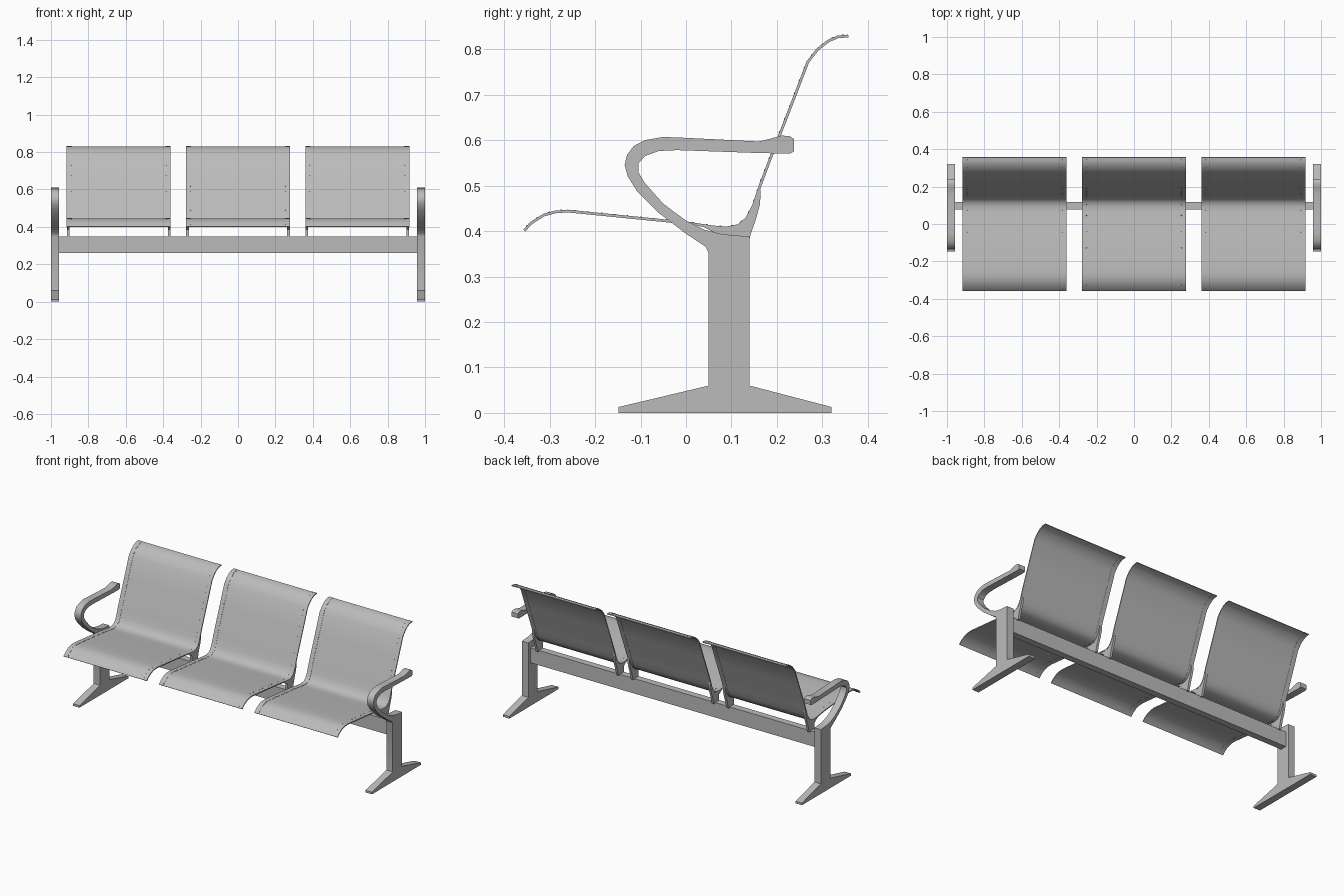
import bpy, bmesh, math
from mathutils import Vector

cube = bpy.data.objects.get("Cube")
if cube:
    bpy.data.objects.remove(cube, do_unlink=True)

steel = bpy.data.materials.new("brushed_grey_steel")
steel.use_nodes = True
GREY = (0.5, 0.5, 0.5, 1)
steel.diffuse_color = GREY
steel.node_tree.nodes["Principled BSDF"].inputs["Base Color"].default_value = GREY


def finish(name, bm, angle=35):
    bmesh.ops.recalc_face_normals(bm, faces=bm.faces)
    mesh = bpy.data.meshes.new(name)
    bm.to_mesh(mesh)
    bm.free()
    mesh.materials.append(steel)
    mesh.shade_smooth()
    mesh.set_sharp_from_angle(angle=math.radians(angle))
    obj = bpy.data.objects.new(name, mesh)
    bpy.context.collection.objects.link(obj)
    return obj


def extrude_profile(name, outline, x0, x1):
    """Extrude a closed (y, z) outline from x0 to x1."""
    bm = bmesh.new()
    face = bm.faces.new([bm.verts.new((x0, y, z)) for y, z in outline])
    ext = bmesh.ops.extrude_face_region(bm, geom=[face])
    moved = [v for v in ext["geom"] if isinstance(v, bmesh.types.BMVert)]
    bmesh.ops.translate(bm, verts=moved, vec=(x1 - x0, 0, 0))
    return finish(name, bm)


def path_normals(path):
    normals = []
    for i in range(len(path)):
        a, b = Vector(path[max(i - 1, 0)]), Vector(path[min(i + 1, len(path) - 1)])
        d = (b - a).normalized()
        normals.append(Vector((-d.y, d.x)))
    return normals


def ribbon(path, up, down):
    """Closed outline made by thickening an open path on both sides."""
    pairs = list(zip(path, path_normals(path)))
    top = [Vector(p) + n * up for p, n in pairs]
    bottom = [Vector(p) - n * down for p, n in pairs]
    return top + bottom[::-1]


# Side frames: foot, post and looped armrest in one outline
FRAME = [(-.148, 0), (-.148, .013), (.05, .06), (.05, .35), (.044, .365),
         (0, .394), (-.06, .44), (-.108, .488), (-.128, .52), (-.135, .545),
         (-.13, .567), (-.115, .587), (-.09, .6), (-.05, .607), (0, .605),
         (.16, .597), (.185, .603), (.21, .61), (.228, .609), (.238, .602),
         (.238, .575), (.228, .57), (.15, .572), (-.02, .578), (-.06, .576),
         (-.09, .565), (-.105, .548), (-.105, .53), (-.09, .505), (-.05, .46),
         (0, .423), (.04, .403), (.08, .393), (.14, .388), (.14, .06),
         (.32, .013), (.32, 0)]
for side, s in (("left", 1), ("right", -1)):
    extrude_profile(side + "_side_frame", FRAME, s * .957, s)

# Cross beam
extrude_profile("cross_beam", [(.078, .26), (.118, .26), (.118, .35), (.078, .35)],
                -.958, .958)

# Seat shells with hemmed sides, rivets and support brackets
SEAT = [(-.356, .401), (-.34, .418), (-.313, .435), (-.288, .442), (-.26, .444),
        (-.2, .438), (0, .418), (.06, .409), (.09, .407), (.115, .412),
        (.133, .427), (.148, .455), (.163, .5), (.18, .545), (.225, .66),
        (.268, .772), (.29, .8), (.313, .818), (.334, .827), (.357, .829)]
BRACKET = [(.078, .345), (.13, .345), (.142, .392), (.155, .43), (.163, .46),
           (.164, .49), (.158, .49), (.147, .455), (.132, .426), (.115, .411),
           (.09, .406), (.03, .413), (.06, .398), (.078, .385)]
HALF, HEM = .278, .028


def rivets(name, xs):
    bm = bmesh.new()
    for (a, b), n in zip(zip(SEAT, SEAT[1:]), path_normals(SEAT)):
        a, b = Vector(a), Vector(b)
        d = (b - a).normalized()
        n = Vector((-d.y, d.x))
        count = max(1, round((b - a).length / .03))
        for i in range(count):
            p = a.lerp(b, (i + .5) / count) + n * .003
            rot = Vector((0, n.x, n.y)).to_track_quat("Z", "Y").to_matrix().to_4x4()
            for x in xs:
                rot.translation = (x, p.x, p.y)
                bmesh.ops.create_cone(bm, cap_ends=True, segments=6, radius1=.0025,
                                      radius2=.0018, depth=.002, matrix=rot)
    finish(name, bm)


for label, cx in (("right", -.638), ("middle", 0), ("left", .638)):
    extrude_profile(label + "_seat_shell", ribbon(SEAT, .002, .002),
                    cx - HALF + .002, cx + HALF - .002)
    for s in (-1, 1):
        edge = cx + s * HALF
        tag = label + ("_inner_" if s * cx < 0 else "_outer_")
        extrude_profile(tag + "seat_hem", ribbon(SEAT, .003, .003), edge, edge - s * HEM)
        extrude_profile(tag + "seat_bracket", BRACKET, edge - s * .001, edge - s * .015)
    rivets(label + "_seat_rivets", [cx + s * (HALF - HEM + .004) for s in (-1, 1)])
